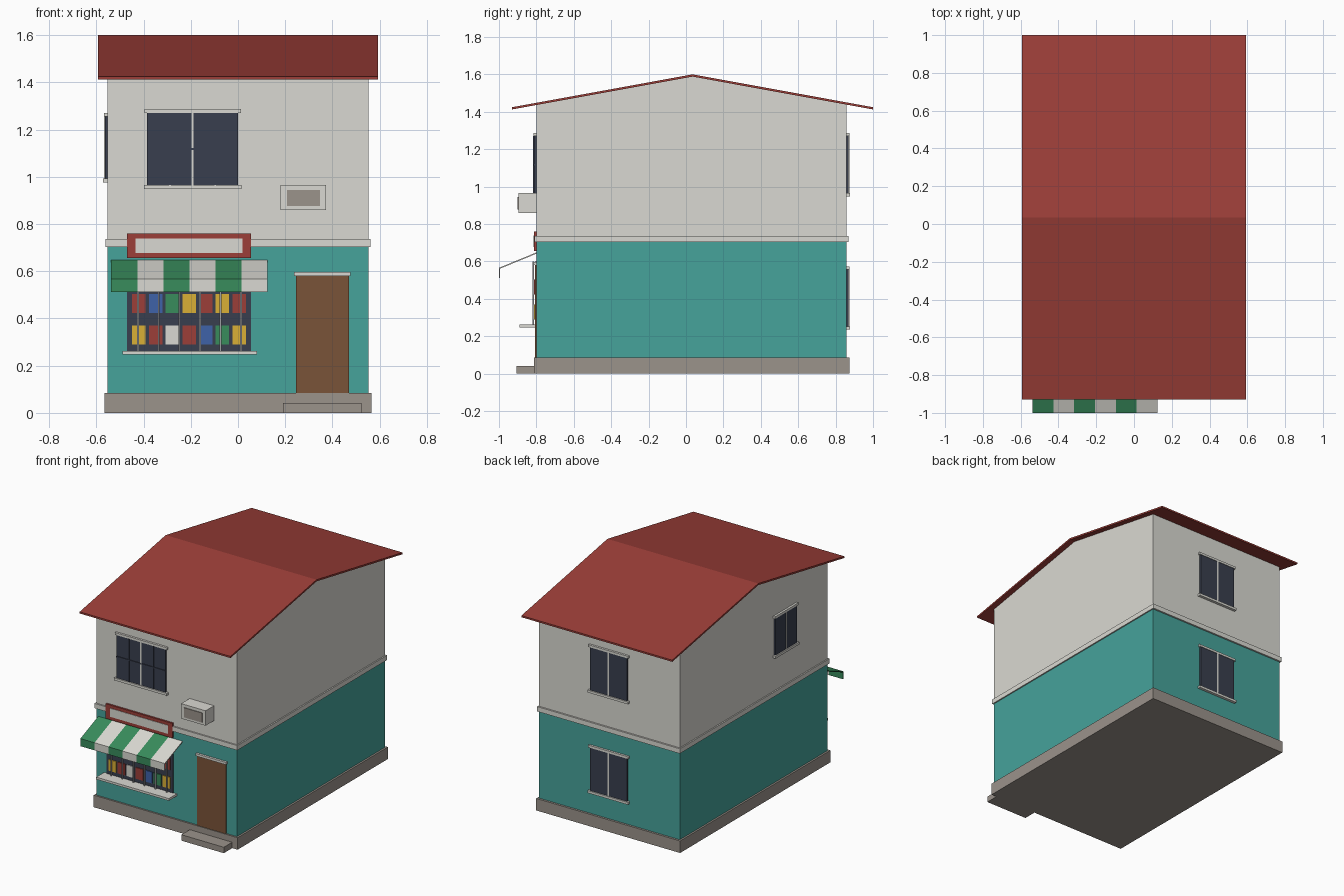
import bpy
import bmesh
from math import pi
from mathutils import Matrix

cube = bpy.data.objects.get("Cube")
if cube:
    bpy.data.objects.remove(cube, do_unlink=True)


def material(name, *rgb):
    lin = [(c / 255 / 12.92) if c < 11 else ((c / 255 + 0.055) / 1.055) ** 2.4 for c in rgb]
    m = bpy.data.materials.new(name)
    m.use_nodes = True
    m.diffuse_color = (*lin, 1)
    m.node_tree.nodes["Principled BSDF"].inputs["Base Color"].default_value = (*lin, 1)
    return m


WHITE = material("off_white", 218, 217, 210)
TEAL = material("teal", 70, 163, 155)
STONE = material("stone_grey", 155, 147, 139)
RED = material("brick_red", 156, 62, 56)
GLASS = material("dark_glass", 57, 63, 78)
WOOD = material("door_brown", 122, 84, 56)
GREEN = material("green", 56, 140, 92)
BLUE = material("blue", 62, 98, 168)
YELLOW = material("yellow", 218, 176, 54)
METAL = material("metal_grey", 158, 160, 164)


def prism(name, profile, x0, x1, mat, angle=0):
    """Extrude a (y, z) profile along x, then turn it about the z axis."""
    bm = bmesh.new()
    face = bm.faces.new([bm.verts.new((x0, y, z)) for y, z in profile])
    new = bmesh.ops.extrude_face_region(bm, geom=[face])["geom"]
    moved = [v for v in new if isinstance(v, bmesh.types.BMVert)]
    bmesh.ops.translate(bm, verts=moved, vec=(x1 - x0, 0, 0))
    bmesh.ops.recalc_face_normals(bm, faces=bm.faces)
    bm.transform(Matrix.Rotation(angle, 4, "Z"))
    mesh = bpy.data.meshes.new(name)
    bm.to_mesh(mesh)
    bm.free()
    mesh.materials.append(mat)
    obj = bpy.data.objects.new(name, mesh)
    bpy.context.collection.objects.link(obj)
    return obj


def box(name, x, y, z, mat, angle=0):
    corners = [(y[0], z[0]), (y[1], z[0]), (y[1], z[1]), (y[0], z[1])]
    return prism(name, corners, x[0], x[1], mat, angle)


FRONT, BACK, SIDE = -0.80, 0.858, 0.552
MID, SLOPE, RIDGE, THICK = 0.035, 0.182, 1.6, 0.012


def roof_z(y):
    return RIDGE - SLOPE * abs(y - MID)


# Building shell
box("lower_walls", (-SIDE, SIDE), (FRONT, BACK), (0.02, 0.71), TEAL)
gable = [(FRONT, 0.71), (BACK, 0.71)] + [(y, roof_z(y) - THICK) for y in (BACK, MID, FRONT)]
prism("upper_walls", gable, -SIDE, SIDE, WHITE)
box("foundation", (-0.565, 0.565), (-0.812, 0.873), (0, 0.085), STONE)
box("floor_band", (-0.561, 0.561), (-0.81, 0.87), (0.703, 0.737), WHITE)
box("door_step", (0.19, 0.523), (-0.906, -0.8), (0, 0.042), STONE)

# Thin pitched roof
eaves = (-0.93, MID, 1.0)
top = [(y, roof_z(y)) for y in eaves]
prism("roof", top + [(y, z - THICK) for y, z in reversed(top)], -0.592, 0.592, RED)


def window(name, wall, u0, u1, z0, z1, angle, bars=False):
    """Window on a wall at the given distance, facing -y before turning."""
    mid = (u0 + u1) / 2

    def part(label, u, depth, z, mat):
        box(f"{name}_{label}", u, (-wall - depth, -wall + 0.005), z, mat, angle)

    part("pane", (u0, u1), 0.012, (z0, z1), GLASS)
    part("mullion", (mid - 0.005, mid + 0.005), 0.015, (z0, z1), WHITE)
    part("header", (u0 - 0.012, u1 + 0.012), 0.015, (z1, z1 + 0.016), WHITE)
    part("sill", (u0 - 0.014, u1 + 0.014), 0.02, (z0 - 0.017, z0), WHITE)
    if bars:
        for i, u in enumerate(((u0 + mid) / 2, (u1 + mid) / 2)):
            part(f"bar_{i}", (u - 0.004, u + 0.004), 0.017, (z0, z1), GLASS)
        zm = (z0 + z1) / 2
        part("crossbar", (u0, u1), 0.017, (zm - 0.004, zm + 0.004), GLASS)


window("front_window", -FRONT, -0.385, 0, 0.965, 1.27, 0, bars=True)
window("upper_back_window", BACK, -0.145, 0.145, 0.965, 1.27, pi)
window("lower_back_window", BACK, -0.145, 0.145, 0.252, 0.557, pi)
window("side_window", SIDE, 0.2, 0.44, 0.993, 1.255, -pi / 2)

# Door
box("door", (0.245, 0.47), (-0.807, -0.795), (0.085, 0.58), WOOD)
box("door_header", (0.237, 0.477), (-0.816, -0.795), (0.58, 0.597), WHITE)

# Air conditioner
box("air_conditioner", (0.18, 0.372), (-0.895, -0.795), (0.86, 0.966), WHITE)
box("air_conditioner_grille", (0.207, 0.347), (-0.9, -0.894), (0.877, 0.945), STONE)

# Blank sign board
box("sign_frame", (-0.47, 0.054), (-0.813, -0.795), (0.655, 0.76), RED)
box("sign_panel", (-0.435, 0.02), (-0.816, -0.81), (0.678, 0.738), WHITE)

# Shop window, goods and bars
box("shop_pane", (-0.47, 0.054), (-0.806, -0.795), (0.263, 0.6), GLASS)
box("shop_sill", (-0.49, 0.08), (-0.89, -0.795), (0.247, 0.263), WHITE)
goods = {
    0.423: (RED, BLUE, GREEN, YELLOW, RED, YELLOW, RED),
    0.29: (YELLOW, RED, WHITE, RED, BLUE, GREEN, YELLOW),
}
for z, colours in goods.items():
    for i, colour in enumerate(colours):
        x = -0.448 + i * 0.0707
        box("shop_goods", (x, x + 0.057), (-0.812, -0.805), (z, z + 0.08), colour)
for i in range(6):
    x = -0.423 + i * 0.0872
    box("shop_bar", (x - 0.004, x + 0.004), (-0.822, -0.814), (0.263, 0.6), METAL)

# Striped awning with a hanging valance
awning = [(-0.795, 0.65), (-1.0, 0.566), (-1.0, 0.512), (-0.995, 0.512), (-0.995, 0.561), (-0.795, 0.643)]
for i in range(6):
    x = -0.537 + i * 0.1103
    prism("awning_stripe", awning, x, x + 0.1103, WHITE if i % 2 else GREEN)
